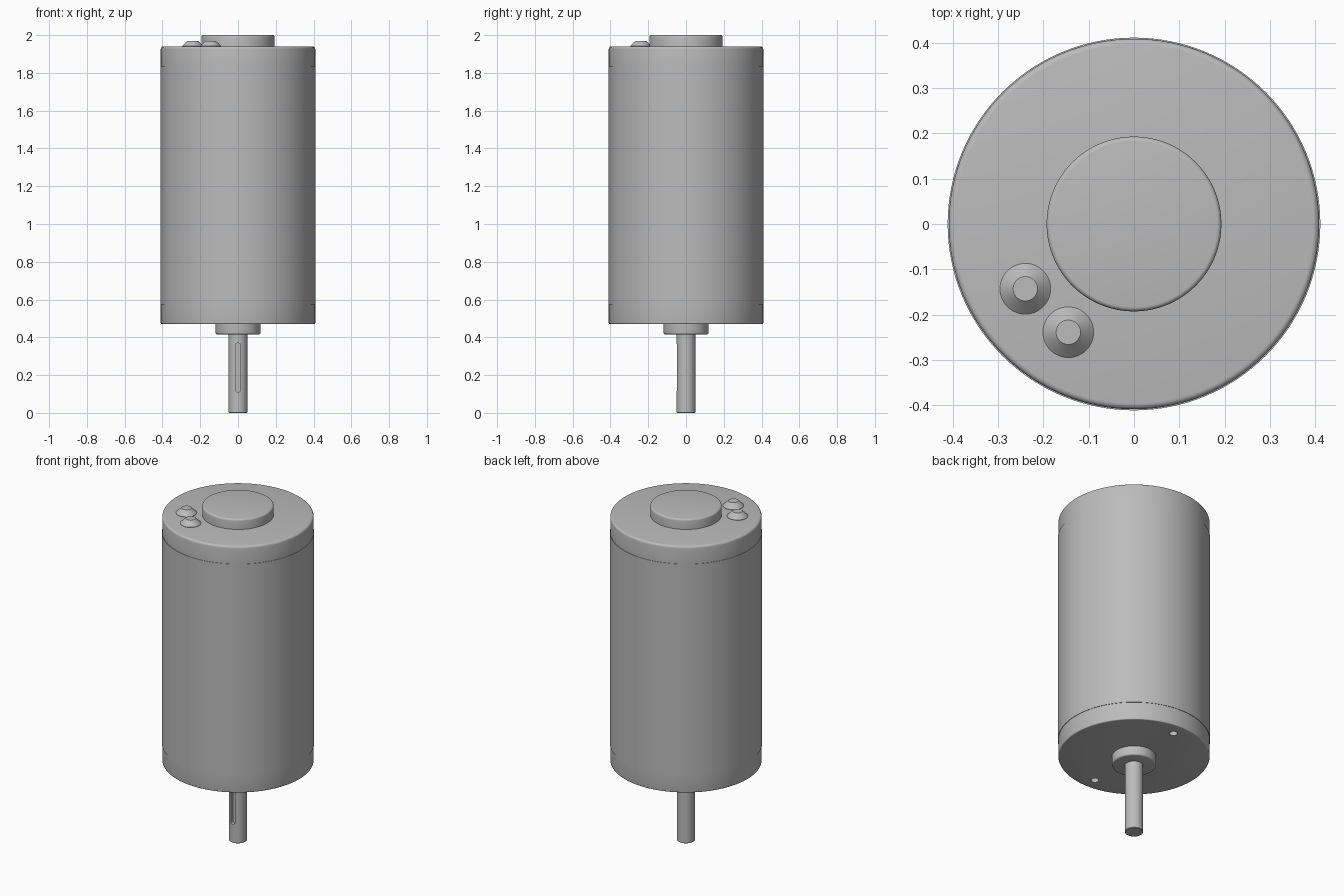
import bpy
import math
from mathutils import Matrix

cube = bpy.data.objects.get("Cube")
if cube:
    bpy.data.objects.remove(cube, do_unlink=True)

GREY = (0.5, 0.5, 0.5, 1.0)
metal = bpy.data.materials.new("grey metal")
metal.use_nodes = True
metal.diffuse_color = GREY
metal.node_tree.nodes["Principled BSDF"].inputs["Base Color"].default_value = GREY


def lathe(name, profile, location=(0, 0, 0), sides=96):
    """Solid of revolution from (radius, height) points, capped at both ends."""
    verts, faces = [], []
    for r, z in profile:
        for i in range(sides):
            a = 2 * math.pi * i / sides
            verts.append((r * math.cos(a), r * math.sin(a), z))
    for k in range(len(profile) - 1):
        for i in range(sides):
            j = (i + 1) % sides
            faces.append((k * sides + i, k * sides + j,
                          (k + 1) * sides + j, (k + 1) * sides + i))
    faces.append(tuple(reversed(range(sides))))
    last = (len(profile) - 1) * sides
    faces.append(tuple(range(last, last + sides)))
    mesh = bpy.data.meshes.new(name)
    mesh.from_pydata(verts, [], faces)
    mesh.materials.append(metal)
    obj = bpy.data.objects.new(name, mesh)
    obj.location = location
    bpy.context.collection.objects.link(obj)
    return obj


def rounded(r, z, size, top=True, steps=4):
    """Profile points of a quarter-round outer edge, listed upwards."""
    pts = []
    for i in range(steps + 1):
        a = math.pi / 2 * i / steps
        if top:
            pts.append((r - size + size * math.cos(a), z - size + size * math.sin(a)))
        else:
            pts.append((r - size + size * math.sin(a), z + size - size * math.cos(a)))
    return pts


def activate(obj):
    bpy.ops.object.select_all(action='DESELECT')
    obj.select_set(True)
    bpy.context.view_layer.objects.active = obj


def cut(obj, cutter):
    cutter.hide_render = True
    mod = obj.modifiers.new("cut", 'BOOLEAN')
    mod.operation = 'DIFFERENCE'
    mod.solver = 'EXACT'
    mod.object = cutter
    activate(obj)
    bpy.ops.object.modifier_apply(modifier=mod.name)
    bpy.data.objects.remove(cutter, do_unlink=True)


# Housing: two end caps with a slightly wider sleeve between the seams
cap_r, sleeve_r, low, high = 0.409, 0.4115, 0.47, 1.94
housing = lathe("motor_housing",
                rounded(cap_r, low, 0.006, top=False)
                + [(cap_r, 0.575), (sleeve_r, 0.575), (sleeve_r, 1.835), (cap_r, 1.835)]
                + rounded(cap_r, high, 0.013), sides=128)

# Mounting holes in the underside
for y in (-0.33, 0.33):
    cut(housing, lathe("hole_cutter", [(0.022, 0.4), (0.022, 0.57)], (0, y, 0), 32))

# Rear bearing boss on top, front collar underneath
boss = lathe("rear_boss", [(0.193, 1.93)] + rounded(0.193, 2.0, 0.01))
collar = lathe("front_collar", rounded(0.12, 0.415, 0.01, top=False) + [(0.12, 0.48)])

# Output shaft with a round-ended keyway on the front
shaft = lathe("output_shaft", [(0.047, 0), (0.05, 0.003), (0.05, 0.43)], sides=64)
key_r, key_low, key_high, sides = 0.013, 0.123, 0.357, 32
slot = lathe("keyway_cutter", [(key_r, -0.03), (key_r, 0.03)], sides=sides)
for v in slot.data.vertices:
    v.co.y += (key_high - key_low) / 2 * (1 if v.co.y > 0 else -1)
slot.data.transform(Matrix.Translation((0, -0.06, (key_low + key_high) / 2))
                    @ Matrix.Rotation(math.pi / 2, 4, 'X'))
cut(shaft, slot)

# Pair of conical terminals
terminals = [lathe(f"terminal_{i + 1}",
                   [(0.056, 1.935), (0.056, 1.942), (0.027, 1.97)], (x, y, 0), 48)
             for i, (x, y) in enumerate([(-0.24, -0.143), (-0.145, -0.239)])]

for obj in [housing, boss, collar, shaft] + terminals:
    activate(obj)
    bpy.ops.object.shade_smooth_by_angle(angle=math.radians(30))
